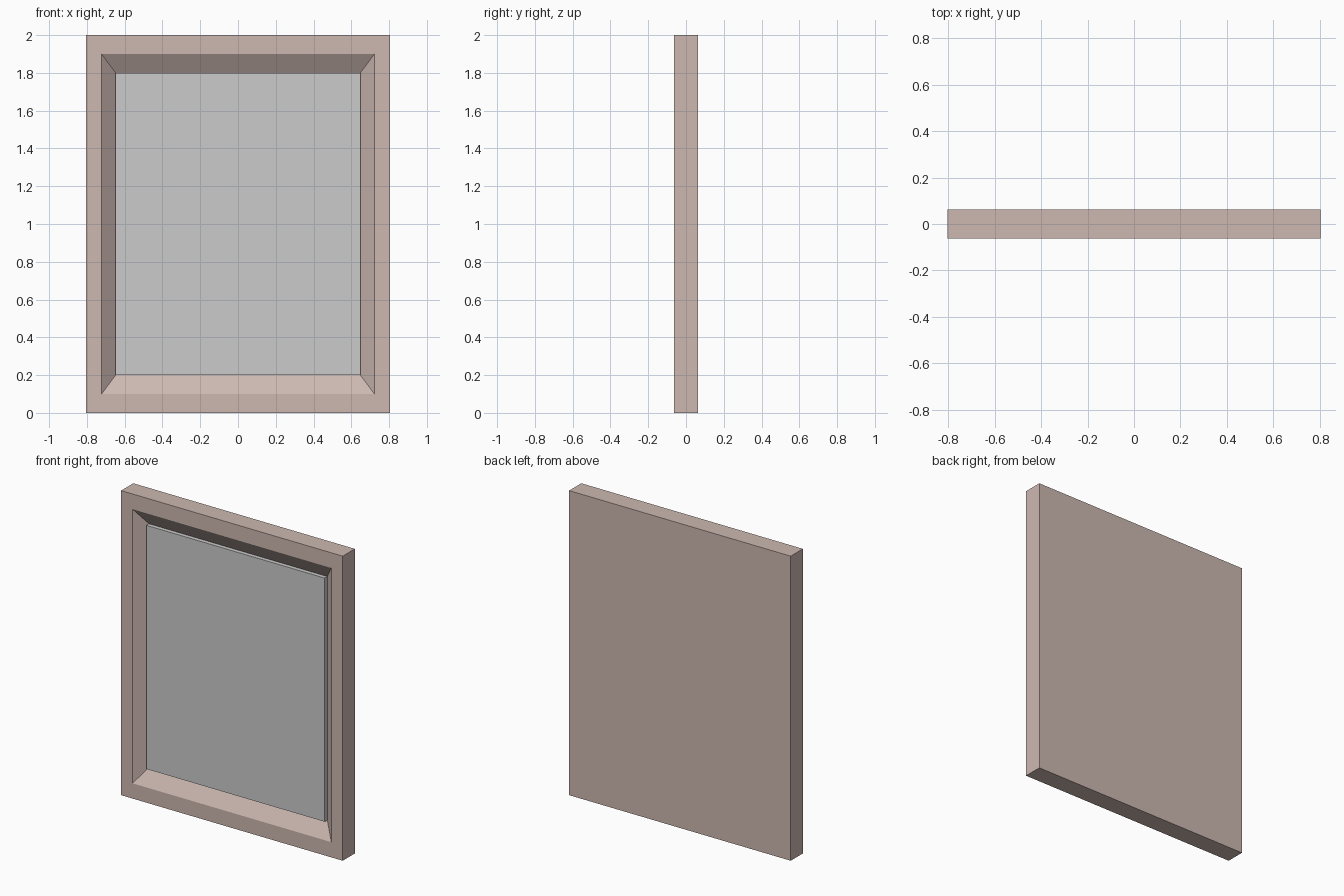
import bpy
import bmesh

if "Cube" in bpy.data.objects:
    bpy.data.objects.remove(bpy.data.objects["Cube"])

HALF_DEPTH = 0.063
FLOOR_Y = 0.001      # bottom of the bevelled recess
PANEL_Y = -0.026     # front face of the panel
CENTRE_Z = 1.0


def stacked_rectangles(name, sections):
    """Closed solid from a chain of (half_width, half_height, y) rectangles."""
    bm = bmesh.new()
    rings = []
    for w, h, y in sections:
        corners = ((-w, -h), (w, -h), (w, h), (-w, h))
        rings.append([bm.verts.new((x, y, CENTRE_Z + z)) for x, z in corners])
    for a, b in zip(rings, rings[1:]):
        for i in range(4):
            j = (i + 1) % 4
            bm.faces.new((a[i], a[j], b[j], b[i]))
    bm.faces.new(rings[0][::-1])
    bm.faces.new(rings[-1])
    bmesh.ops.recalc_face_normals(bm, faces=bm.faces)
    mesh = bpy.data.meshes.new(name)
    bm.to_mesh(mesh)
    bm.free()
    obj = bpy.data.objects.new(name, mesh)
    bpy.context.collection.objects.link(obj)
    return obj


# Wooden frame: solid back, flat border, sloped inner bevel
frame = stacked_rectangles("frame", [
    (0.805, 1.0, HALF_DEPTH),
    (0.805, 1.0, -HALF_DEPTH),
    (0.722, 0.9, -HALF_DEPTH),
    (0.648, 0.8, FLOOR_Y),
])
wood = bpy.data.materials.new("brown_wood")
wood.diffuse_color = (0.61, 0.48, 0.44, 1.0)
wood.use_nodes = True
wood.node_tree.nodes["Principled BSDF"].inputs["Base Color"].default_value = wood.diffuse_color
frame.data.materials.append(wood)

# Grey panel standing proud of the recess floor
stacked_rectangles("panel", [
    (0.648, 0.8, FLOOR_Y),
    (0.648, 0.8, PANEL_Y),
])
